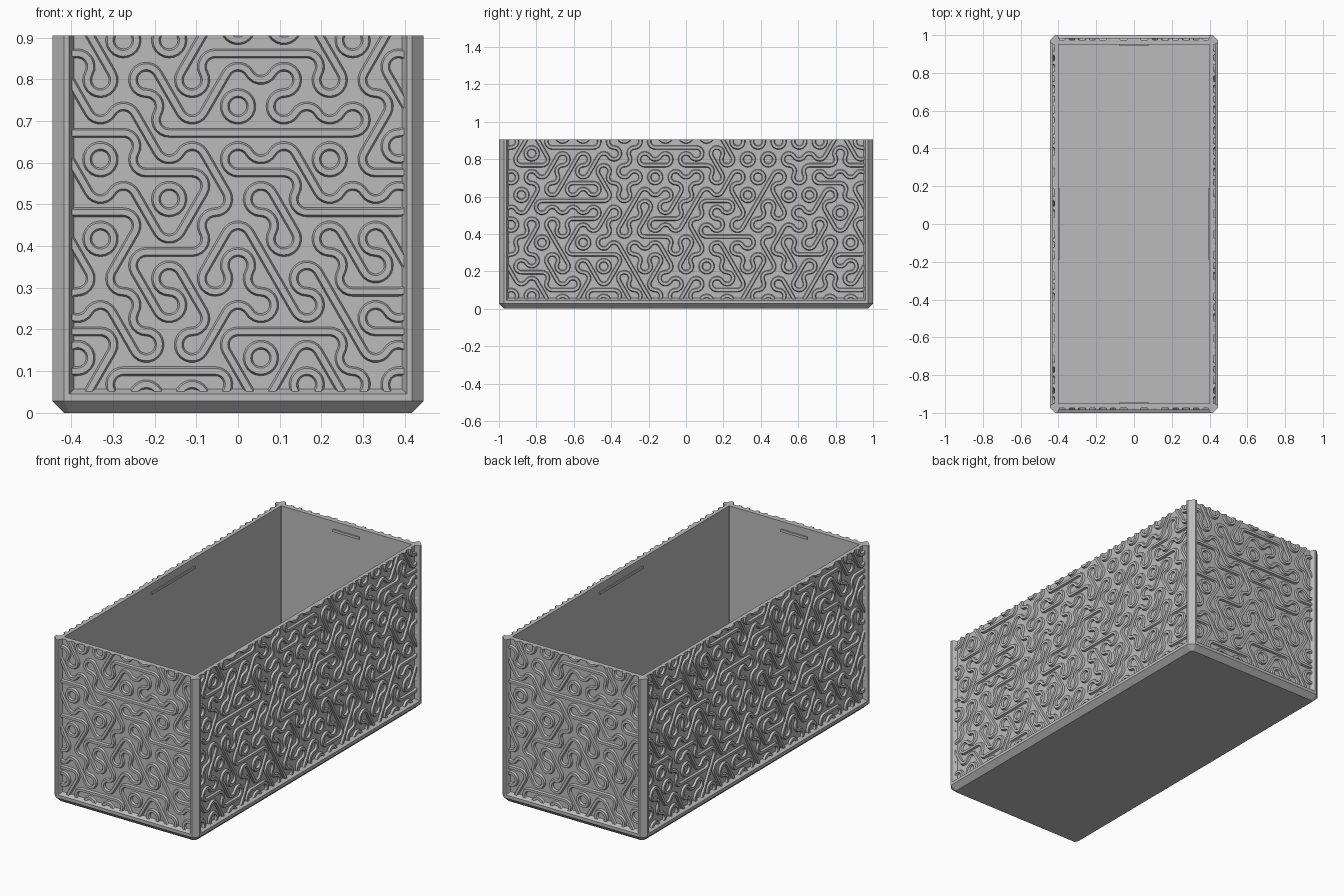
import bpy, bmesh, math, random
from mathutils import Matrix, Vector

cube = bpy.data.objects.get("Cube")
if cube:
    bpy.data.objects.remove(cube, do_unlink=True)

random.seed(7)
HX, HY, TOP = 0.445, 1.0, 0.905      # outer half sizes and height
PX, PY = 0.42, 0.975                 # recessed panel planes
STEP = 0.11                          # width of one pattern tile
SIDE = STEP / math.sqrt(3)
ROW = SIDE * 1.5

grey = bpy.data.materials.new("plain grey")
grey.use_nodes = True
grey.diffuse_color = (0.5, 0.5, 0.5, 1)
grey.node_tree.nodes["Principled BSDF"].inputs["Base Color"].default_value = (0.5, 0.5, 0.5, 1)


def finish(bm, name, smooth=False):
    bmesh.ops.recalc_face_normals(bm, faces=bm.faces[:])
    mesh = bpy.data.meshes.new(name)
    bm.to_mesh(mesh)
    bm.free()
    mesh.materials.append(grey)
    obj = bpy.data.objects.new(name, mesh)
    bpy.context.collection.objects.link(obj)
    if smooth:
        bpy.ops.object.select_all(action='DESELECT')
        obj.select_set(True)
        bpy.context.view_layer.objects.active = obj
        bpy.ops.object.shade_smooth_by_angle(angle=math.radians(30))
    return obj


def bridge(bm, a, b):
    n = len(a)
    for i in range(n):
        bm.faces.new((a[i], a[(i + 1) % n], b[(i + 1) % n], b[i]))


# Box shell: rings of a rectangle with cut corners, from the base up and into the cavity
def corner_ring(bm, hx, hy, cut, z):
    pts = []
    for sx, sy in ((1, 1), (-1, 1), (-1, -1), (1, -1)):
        pair = [(sx * hx, sy * (hy - cut), z), (sx * (hx - cut), sy * hy, z)]
        pts += pair if sx * sy > 0 else pair[::-1]
    return [bm.verts.new(p) for p in pts]


bm = bmesh.new()
rings = [corner_ring(bm, *r) for r in (
    (HX - 0.028, HY - 0.028, 0.012, 0),
    (HX, HY, 0.028, 0.028),
    (HX, HY, 0.028, 0.045),
    (PX, PY, 0.002, 0.057),
    (PX, PY, 0.002, TOP),
    (0.40, 0.95, 0.001, TOP),
    (0.40, 0.95, 0.001, 0.04))]
for a, b in zip(rings, rings[1:]):
    bridge(bm, a, b)
bm.faces.new(rings[0])
bm.faces.new(rings[-1])
finish(bm, "box_shell")

# Corner posts with chamfered outer edge and sloped inner edges
post = [(0.405, 1), (0.417, 1), (HX, 0.972), (HX, 0.96),
        (PX, 0.948), (0.405, 0.955), (0.393, PY)]
for side_x, word_x in ((1, "left"), (-1, "right")):
    for side_y, word_y in ((-1, "front"), (1, "back")):
        bm = bmesh.new()
        low, high = [[bm.verts.new((x * side_x, y * side_y, z)) for x, y in post]
                     for z in (0.03, TOP)]
        bridge(bm, low, high)
        bm.faces.new(low)
        bm.faces.new(high)
        finish(bm, f"{word_y}_{word_x}_post")


# Thin catch strips on the inner walls, just under the rim
def block(name, center, size):
    bm = bmesh.new()
    bmesh.ops.create_cube(bm, size=1)
    bm.transform(Matrix.Translation(center) @ Matrix.Diagonal((*size, 1)))
    finish(bm, name)


for s, side, end in ((1, "left", "back"), (-1, "right", "front")):
    block(f"{side}_catch", (s * 0.399, 0, 0.855), (0.01, 0.38, 0.014))
    block(f"{end}_catch", (0, s * 0.949, 0.855), (0.16, 0.01, 0.014))

# Maze relief: each hexagonal tile has arcs around some corners, maybe one straight
ARCS = {"H": (90, 270), "R": (150, 330), "L": (30, 210),
        "Y": (90, 210, 330), "A": (30, 150, 270)}
STRAIGHT = {"H": 0, "R": 60, "L": 120}
END_ROWS = ["HRHHLRL", "HLYRHHLH", "RALLALL", "LRHRLALL", "HHLRALH",
            "LAHLHLAH", "HHLHHHH", "LALRYAAL", "HLARHHL"]      # bottom row first
PROFILE = ((-0.0125, -0.004), (-0.007, 0.011), (0.007, 0.011), (0.0125, -0.004))


def polar(center, radius, degrees):
    a = math.radians(degrees)
    return center + Vector((math.cos(a), math.sin(a))) * radius


def ridge(bm, path, depth):
    """Sweep the ridge profile along (point, sideways direction) pairs."""
    sections = [[bm.verts.new((p.x + n.x * o, -depth - h, p.y + n.y * o))
                 for o, h in PROFILE] for p, n in path]
    for a, b in zip(sections, sections[1:]):
        bridge(bm, a, b)


def add_tile(bm, kind, center, depth):
    for corner in ARCS[kind]:
        hub = polar(center, SIDE, corner)
        path = []
        for i in range(8):
            angle = corner + 120 + 120 * i / 7
            path.append((polar(hub, SIDE / 2, angle), polar(Vector((0, 0)), 1, angle)))
        ridge(bm, path, depth)
    if kind in STRAIGHT:
        angle = STRAIGHT[kind]
        n = polar(Vector((0, 0)), 1, angle + 90)
        ridge(bm, [(polar(center, STEP / 2, angle + t), n) for t in (180, 0)], depth)


def relief(name, half_width, depth, turn, rows=None):
    bm = bmesh.new()
    for row in range(-1, 10):
        odd = row % 2
        reach = int((half_width + STEP / 2 - odd * STEP / 2) / STEP)
        for i, col in enumerate(range(-reach - odd, reach + 1)):
            center = Vector(((col + odd / 2) * STEP, 0.1 + row * ROW))
            kind = random.choice("HRLYA")
            if rows and 0 <= row < len(rows) and i < len(rows[row]):
                kind = rows[row][i]
            add_tile(bm, kind, center, depth)
    bmesh.ops.remove_doubles(bm, verts=bm.verts[:], dist=0.0003)
    # Trim to the frame and close the cut ends
    for co, no in (((0, 0, TOP), (0, 0, 1)), ((0, 0, 0.046), (0, 0, -1)),
                   ((half_width, 0, 0), (1, 0, 0)), ((-half_width, 0, 0), (-1, 0, 0))):
        cut = bmesh.ops.bisect_plane(bm, geom=bm.verts[:] + bm.edges[:] + bm.faces[:],
                                     plane_co=co, plane_no=no, clear_outer=True)
        edges = [g for g in cut["geom_cut"] if isinstance(g, bmesh.types.BMEdge)]
        bmesh.ops.holes_fill(bm, edges=edges, sides=0)
    bm.transform(Matrix.Rotation(math.radians(turn), 4, 'Z'))
    finish(bm, name, smooth=True)


relief("front_relief", 0.398, PY, 0, END_ROWS)
relief("back_relief", 0.398, PY, 180, END_ROWS)
relief("left_relief", 0.953, PX, 90)
relief("right_relief", 0.953, PX, 270)
